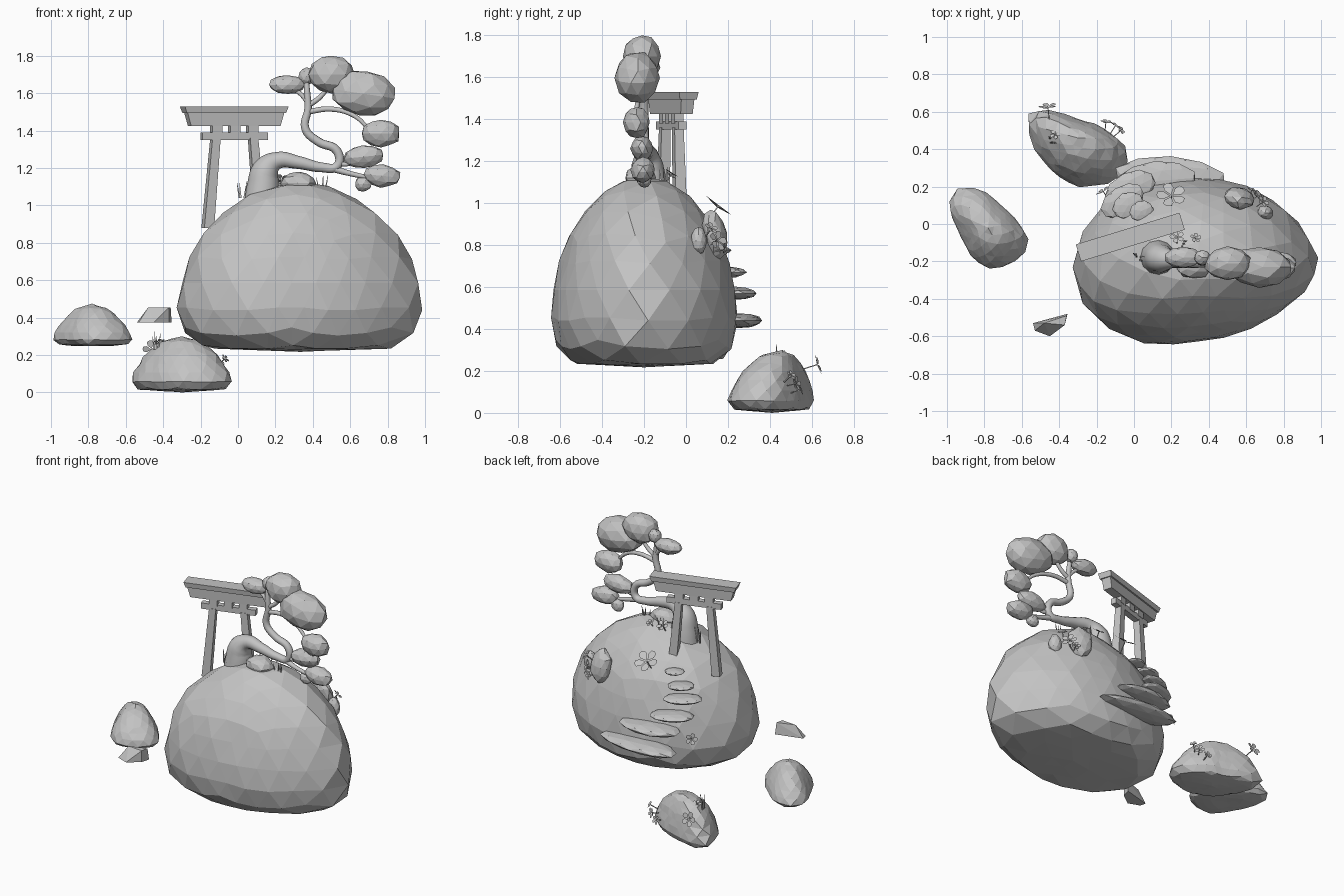
import bpy, bmesh, math, random
from mathutils import Vector, Matrix

if "Cube" in bpy.data.objects:
    bpy.data.objects.remove(bpy.data.objects["Cube"])

random.seed(4)
grey = bpy.data.materials.new("stone grey")
grey.diffuse_color = (0.55, 0.55, 0.55, 1)
grey.use_nodes = True
grey.node_tree.nodes["Principled BSDF"].inputs["Base Color"].default_value = grey.diffuse_color


def finish(name, bm, smooth=False):
    bmesh.ops.recalc_face_normals(bm, faces=bm.faces)
    me = bpy.data.meshes.new(name)
    bm.to_mesh(me)
    bm.free()
    me.materials.append(grey)
    for p in me.polygons:
        p.use_smooth = smooth
    ob = bpy.data.objects.new(name, me)
    bpy.context.collection.objects.link(ob)
    return ob


def cross(a, b):
    return a[0] * b[1] - a[1] * b[0]


def reach(outline, c, d):
    """Distance from c to the outline along direction d."""
    best = 0
    for a, b in zip(outline, outline[1:] + outline[:1]):
        u, w = Vector(a) - c, Vector(b) - Vector(a)
        den = cross(w, d)
        if abs(den) > 1e-9:
            s = -cross(u, d) / den
            if -.002 <= s <= 1.002:
                best = max(best, (u + w * s).dot(d))
    return best


def boulder(name, c, outline, profile, width, lean=(0, 0)):
    """Icosphere wrapped on a plan outline and a (scale, z) profile, top to bottom."""
    c, lean = Vector(c), Vector(lean)
    pts = [Vector((s * width, z)) for s, z in profile]
    cum = [0]
    for a, b in zip(pts, pts[1:]):
        cum.append(cum[-1] + (b - a).length)
    low = profile[-1][1]
    mid = max(profile)[1]
    bm = bmesh.new()
    bmesh.ops.create_icosphere(bm, subdivisions=3, radius=1)
    bm.transform(Matrix.Rotation(.2, 4, 'Z'))
    for v in bm.verts:
        t = math.acos(max(-1, min(1, v.co.z))) / math.pi * cum[-1]
        i = max(k for k in range(len(cum) - 1) if cum[k] <= t + 1e-9)
        p = pts[i].lerp(pts[i + 1], (t - cum[i]) / (cum[i + 1] - cum[i]))
        d = Vector((v.co.x, v.co.y))
        d = d.normalized() if d.length > 1e-4 else Vector((1, 0))
        s = p.x / width
        # average neighbouring directions to round the outline corners
        r = sum(reach(outline, c, Matrix.Rotation(q, 2) @ d) for q in (-.1, 0, 0, .1)) / 4
        xy = c + d * r * s * random.uniform(1.005, 1.03)
        if p.y > mid:
            xy += lean * (1 - s)
        v.co = (xy.x, xy.y, p.y)
    bmesh.ops.dissolve_limit(bm, angle_limit=math.radians(5), verts=bm.verts, edges=bm.edges)
    return finish(name, bm)


def lump(name, loc, size, rot=(0, 0, 0), sub=2, rough=0.1):
    """Faceted ellipsoid with a little roughness."""
    bm = bmesh.new()
    bmesh.ops.create_icosphere(bm, subdivisions=sub, radius=1)
    for v in bm.verts:
        v.co *= random.uniform(1 - rough, 1 + rough / 2)
        v.co = Vector(v.co[i] * size[i] for i in range(3))
    ob = finish(name, bm)
    ob.location, ob.rotation_euler = loc, rot
    return ob


def prism(bm, lo, hi, lo_size, hi_size):
    """Tapered square bar from lo to hi, kept level at both ends."""
    rings = []
    for c, (a, b) in ((lo, lo_size), (hi, hi_size)):
        rings.append([bm.verts.new((c[0] + x * a / 2, c[1] + y * b / 2, c[2]))
                      for x, y in ((-1, -1), (1, -1), (1, 1), (-1, 1))])
    bm.faces.new(rings[0])
    bm.faces.new(rings[1])
    for i in range(4):
        j = (i + 1) % 4
        bm.faces.new((rings[0][i], rings[0][j], rings[1][j], rings[1][i]))


# Large floating boulder and two smaller ones
boulder("main_boulder", (.335, -.2),
        [(-.33, -.2), (-.29, -.4), (-.2, -.52), (0, -.62), (.2, -.645), (.45, -.61), (.66, -.54),
         (.87, -.41), (.98, -.28), (1, -.2), (.93, -.05), (.8, .09), (.6, .2), (.35, .25),
         (.1, .22), (-.1, .15), (-.25, 0)],
        [(0, 1.125), (.29, 1.1), (.56, 1.01), (.79, .85), (.93, .68), (.99, .52), (.995, .4),
         (.92, .3), (.76, .235), (0, .217)], .55)
boulder("left_boulder", (-.78, -.02),
        [(-1, .1), (-.97, .18), (-.9, .2), (-.8, .18), (-.65, .05), (-.56, -.07), (-.58, -.16),
         (-.68, -.23), (-.78, -.245), (-.87, -.18), (-.96, 0)],
        [(0, .475), (.45, .445), (.78, .37), (1, .295), (.93, .26), (.5, .247), (0, .25)], .2)
boulder("back_boulder", (-.3, .41),
        [(-.58, .55), (-.56, .61), (-.45, .61), (-.2, .53), (-.07, .45), (-.03, .38), (-.05, .28),
         (-.15, .21), (-.3, .2), (-.43, .27), (-.53, .4)],
        [(0, .3), (.4, .275), (.72, .2), (.93, .11), (1, .06), (.85, .015), (0, 0)], .24, (0, .05))

# Small wedge-shaped chip
bm = bmesh.new()
for p in [(-.54, -.53, .375), (-.355, -.48, .375), (-.37, -.54, .375), (-.45, -.6, .375),
          (-.53, -.57, .375), (-.48, -.53, .455), (-.36, -.49, .455), (-.37, -.54, .455)]:
    bm.verts.new(p)
bmesh.ops.convex_hull(bm, input=bm.verts)
finish("stone_chip", bm)

# Stones set into the main boulder
lump("top_stone", (.32, -.22, 1.12), (.1, .075, .065))
lump("back_stone", (.56, .14, .85), (.085, .055, .12), (.2, 0, -.3))
lump("side_stone", (.7, .06, .82), (.045, .04, .07))

# Flat steps winding up the back
for i, (x, y, z, r, d, turn) in enumerate([
        (.19, .25, .44, .3, .115, -.05), (.12, .23, .57, .22, .11, .08),
        (-.02, .185, .67, .15, .09, .45), (-.06, .125, .775, .13, .08, .55),
        (-.03, .1, .85, .09, .07, .5), (.04, .07, .92, .065, .055, .4)]):
    lump("step_%d" % (i + 1), (x, y, z), (r, d, .036 - .004 * i), (0, 0, turn), 2, .06)

# Gate: leaning posts, tie beam, spacer blocks and two-layer lintel
gate = Matrix.Translation((-.02, -.07, 0)) @ Matrix.Rotation(math.radians(17), 4, 'Z')
parts = {
    "gate_post_left": [((-.148, 0, .88), (-.105, 0, 1.36), (.055, .055), (.045, .045))],
    "gate_post_right": [((.14, 0, .97), (.105, 0, 1.36), (.055, .055), (.045, .045))],
    "gate_tie_beam": [((0, 0, 1.35), (0, 0, 1.39), (.365, .04), (.365, .04))],
    "gate_blocks": [((u, 0, 1.38), (u, 0, 1.43), (.055, .045), (.055, .045)) for u in (-.1, 0, .1)],
    "gate_lintel": [((0, 0, 1.425), (0, 0, 1.495), (.5, .06), (.54, .065))],
    "gate_cap": [((0, 0, 1.495), (0, 0, 1.53), (.555, .085), (.58, .095))],
}
for name, bars in parts.items():
    bm = bmesh.new()
    for b in bars:
        prism(bm, *b)
    bm.transform(gate)
    finish(name, bm)


def limb(name, pts):
    """Round tapering branch through (x, y, z, radius) points."""
    cu = bpy.data.curves.new(name, 'CURVE')
    cu.dimensions, cu.bevel_depth, cu.bevel_resolution = '3D', 1, 4
    cu.resolution_u, cu.use_fill_caps = 5, True
    sp = cu.splines.new('BEZIER')
    sp.bezier_points.add(len(pts) - 1)
    for bp, (x, y, z, r) in zip(sp.bezier_points, pts):
        bp.co, bp.radius = (x, y, z), r
        bp.handle_left_type = bp.handle_right_type = 'AUTO'
    cu.materials.append(grey)
    ob = bpy.data.objects.new(name, cu)
    bpy.context.collection.objects.link(ob)
    bpy.ops.object.select_all(action='DESELECT')
    ob.select_set(True)
    bpy.context.view_layer.objects.active = ob
    bpy.ops.object.convert(target='MESH')
    bpy.ops.object.shade_smooth_by_angle(angle=math.radians(50))


# Twisted tree
limb("trunk", [(.13, -.18, 1.0, .1), (.135, -.18, 1.1, .088), (.15, -.185, 1.19, .074),
               (.21, -.19, 1.24, .046), (.32, -.2, 1.23, .035), (.45, -.2, 1.203, .026), (.53, -.2, 1.21, .024),
               (.53, -.2, 1.29, .024), (.43, -.2, 1.34, .023), (.36, -.2, 1.41, .022),
               (.375, -.2, 1.52, .02), (.37, -.2, 1.6, .017), (.365, -.19, 1.68, .012)])
for i, b in enumerate([
        [(.37, -.2, 1.5, .015), (.5, -.21, 1.515, .014), (.62, -.23, 1.48, .012), (.7, -.24, 1.41, .01)],
        [(.37, -.2, 1.53, .015), (.44, -.2, 1.58, .013), (.5, -.2, 1.66, .01)],
        [(.375, -.2, 1.55, .014), (.33, -.19, 1.6, .012), (.27, -.18, 1.63, .009)],
        [(.5, -.2, 1.2, .02), (.6, -.21, 1.17, .014), (.75, -.21, 1.14, .01)],
        [(.53, -.2, 1.23, .014), (.58, -.21, 1.22, .012), (.65, -.21, 1.25, .009)]]):
    limb("branch_%d" % (i + 1), b)

# Foliage clumps
for i, (x, y, z, rx, ry, rz, tilt) in enumerate([
        (.265, -.18, 1.645, .102, .057, .053, 0), (.365, -.18, 1.69, .045, .042, .047, 0),
        (.5, -.21, 1.7, .127, .09, .108, 0), (.67, -.23, 1.597, .182, .11, .126, .15),
        (.765, -.235, 1.385, .105, .065, .078, 0), (.67, -.21, 1.26, .112, .055, .062, -.1),
        (.77, -.205, 1.158, .105, .058, .062, .1), (.67, -.2, 1.115, .045, .037, .044, 0)]):
    lump("foliage_%d" % (i + 1), (x, y, z), (rx, ry, rz), (0, tilt, 0), 2, .08)


def flower(name, loc, r, n, stem=.06):
    """Five flat petals facing n, on a thin stem."""
    bm = bmesh.new()
    for k in range(5):
        q = Matrix.Rotation(k * math.tau / 5, 4, 'Z')
        bm.faces.new([bm.verts.new(q @ Vector((a * r, b * r, h * r))) for a, b, h in
                      ((.08, 0, 0), (.55, -.33, .08), (.9, -.28, .15), (1, 0, .15), (.9, .28, .15), (.55, .33, .08))])
    prism(bm, (0, 0, -stem), (0, 0, 0), (.005, .005), (.005, .005))
    bm.transform(Matrix.Translation(loc) @ Vector(n).to_track_quat('Z', 'Y').to_matrix().to_4x4())
    finish(name, bm)


for i, f in enumerate([
        ((.2, .15, .98), .08, (0, .6, .8), .13), ((-.46, .625, .23), .05, (-.1, .95, .3), .08),
        ((-.165, .175, .54), .04, (-.5, .8, .2), .05), ((.66, .15, .82), .05, (.7, .6, .3), .06),
        ((.69, .12, .88), .035, (.5, .4, .6), .06), ((.63, .18, .78), .03, (.4, .9, .2), .05),
        ((.23, -.07, 1.14), .04, (0, .5, .8), .06), ((.33, -.075, 1.13), .03, (.2, .5, .8), .05),
        ((-.1, .525, .14), .035, (.5, .8, .2), .05), ((-.15, .545, .11), .03, (.1, .9, .3), .05),
        ((-.07, .5, .18), .025, (.6, .5, .5), .06), ((-.42, .48, .27), .03, (-.2, .4, .9), .06)]):
    flower("flower_%d" % (i + 1), *f)

# Grass tufts
for i, (x, y, z) in enumerate([(.02, -.18, 1.04), (.25, -.1, 1.08), (.45, -.2, 1.07), (-.44, .44, .23)]):
    bm = bmesh.new()
    for k in range(4):
        dx, dy = random.uniform(-.03, .03), random.uniform(-.02, .02)
        prism(bm, (x + dx * .6, y + dy, z), (x + dx * 1.2, y + dy * 1.5, z + random.uniform(.06, .1)),
              (.01, .01), (.002, .002))
    finish("grass_%d" % (i + 1), bm)
